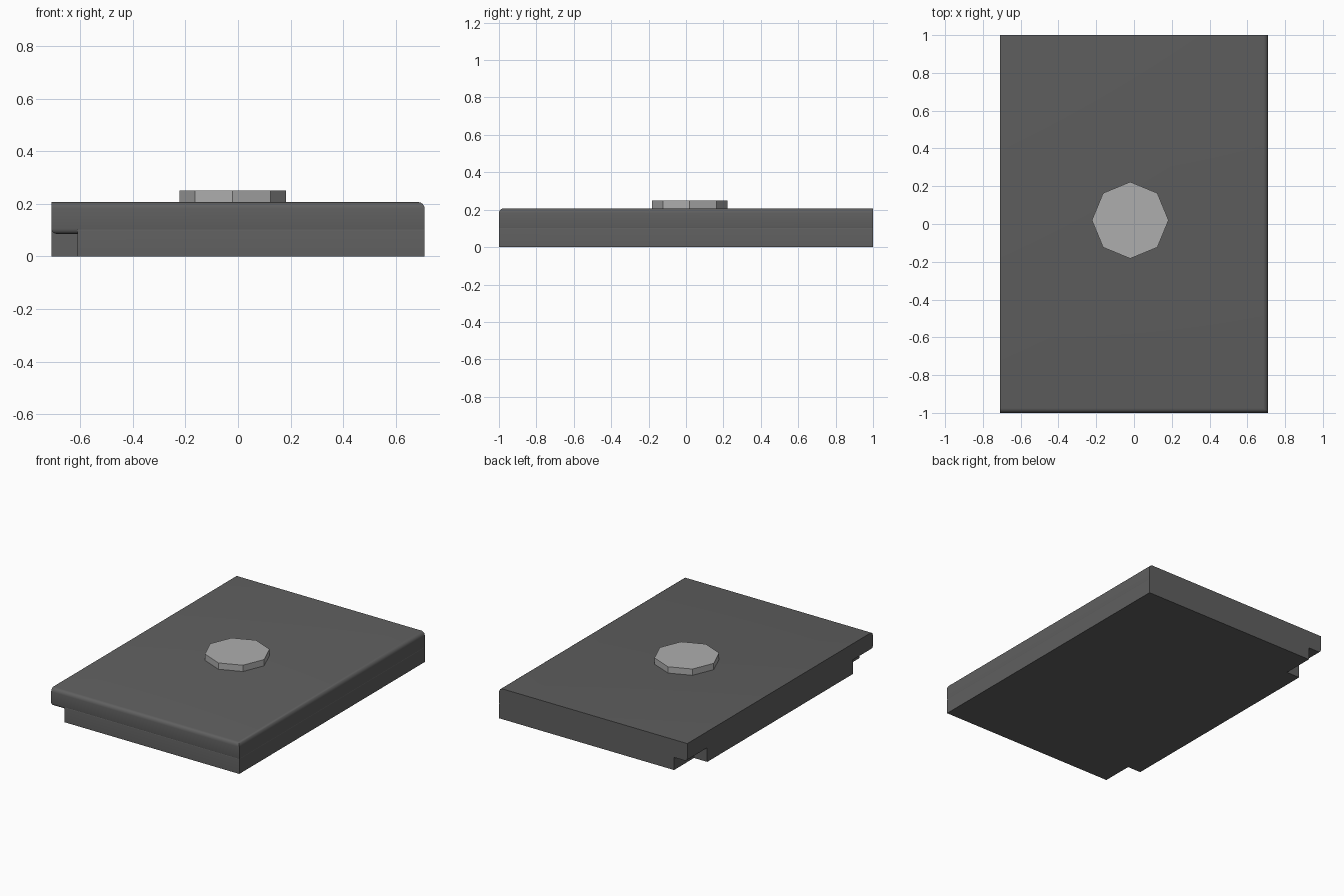
import bpy, bmesh, math

if "Cube" in bpy.data.objects:
    bpy.data.objects.remove(bpy.data.objects["Cube"])


def material(name, v):
    m = bpy.data.materials.new(name)
    m.diffuse_color = (v, v, v, 1)
    m.use_nodes = True
    m.node_tree.nodes["Principled BSDF"].inputs["Base Color"].default_value = m.diffuse_color
    return m


dark = material("dark grey", 0.115)
light = material("light grey", 0.42)


def prism(name, outline, z0, z1, mat, bevels=()):
    """Extrude an outline; bevels = (rule(midpoint, direction), radius) pairs."""
    bm = bmesh.new()
    face = bm.faces.new([bm.verts.new((x, y, z0)) for x, y in outline])
    out = bmesh.ops.extrude_face_region(bm, geom=[face])
    for v in out["geom"]:
        if isinstance(v, bmesh.types.BMVert):
            v.co.z = z1
    bmesh.ops.recalc_face_normals(bm, faces=bm.faces)
    for rule, radius in bevels:
        edges = []
        for e in bm.edges:
            a, b = e.verts[0].co, e.verts[1].co
            if rule((a + b) / 2, b - a):
                edges.append(e)
        bmesh.ops.bevel(bm, geom=edges, offset=radius, segments=4,
                        profile=0.5, affect='EDGES', clamp_overlap=True)
    me = bpy.data.meshes.new(name)
    bm.to_mesh(me)
    bm.free()
    me.materials.append(mat)
    ob = bpy.data.objects.new(name, me)
    bpy.context.collection.objects.link(ob)
    return ob


W, D = 0.71, 1.0
TOP, UNDER, BASE_TOP = 0.207, 0.086, 0.108


def front_or_right(m):
    return m.y < -D + 0.001 or m.x > W - 0.001


# upper slab: rounded along front and right, and under the left side
upper = prism("upper_slab", [(-W, -D), (W, -D), (W, D), (-W, D)], UNDER, TOP, dark, [
    (lambda m, d: abs(d.z) < 1e-5 and m.z > TOP - 1e-4 and front_or_right(m), 0.025),
    (lambda m, d: abs(d.z) < 1e-5 and m.z < UNDER + 1e-4
     and (front_or_right(m) or m.x < -W + 0.001), 0.02),
])

# lower base: both left corners are notched, leaving a long tab
N, T = -0.61, 0.785
base = prism("lower_base", [(N, -D), (W, -D), (W, D), (N, D),
                            (N, T), (-W, T), (-W, -T), (N, -T)], 0, BASE_TOP, dark, [
    (lambda m, d: abs(d.z) < 1e-5 and m.z > BASE_TOP - 1e-4 and front_or_right(m), 0.01),
])

# octagonal button
button = prism("button", [(-0.02 + 0.203 * math.cos(i * math.pi / 4),
                           0.02 + 0.203 * math.sin(i * math.pi / 4)) for i in range(8)],
               TOP - 0.005, 0.25, light)

# smooth the rounded edges only
for ob in (upper, base):
    bpy.ops.object.select_all(action='DESELECT')
    ob.select_set(True)
    bpy.context.view_layer.objects.active = ob
    bpy.ops.object.shade_smooth_by_angle(angle=math.radians(35))
